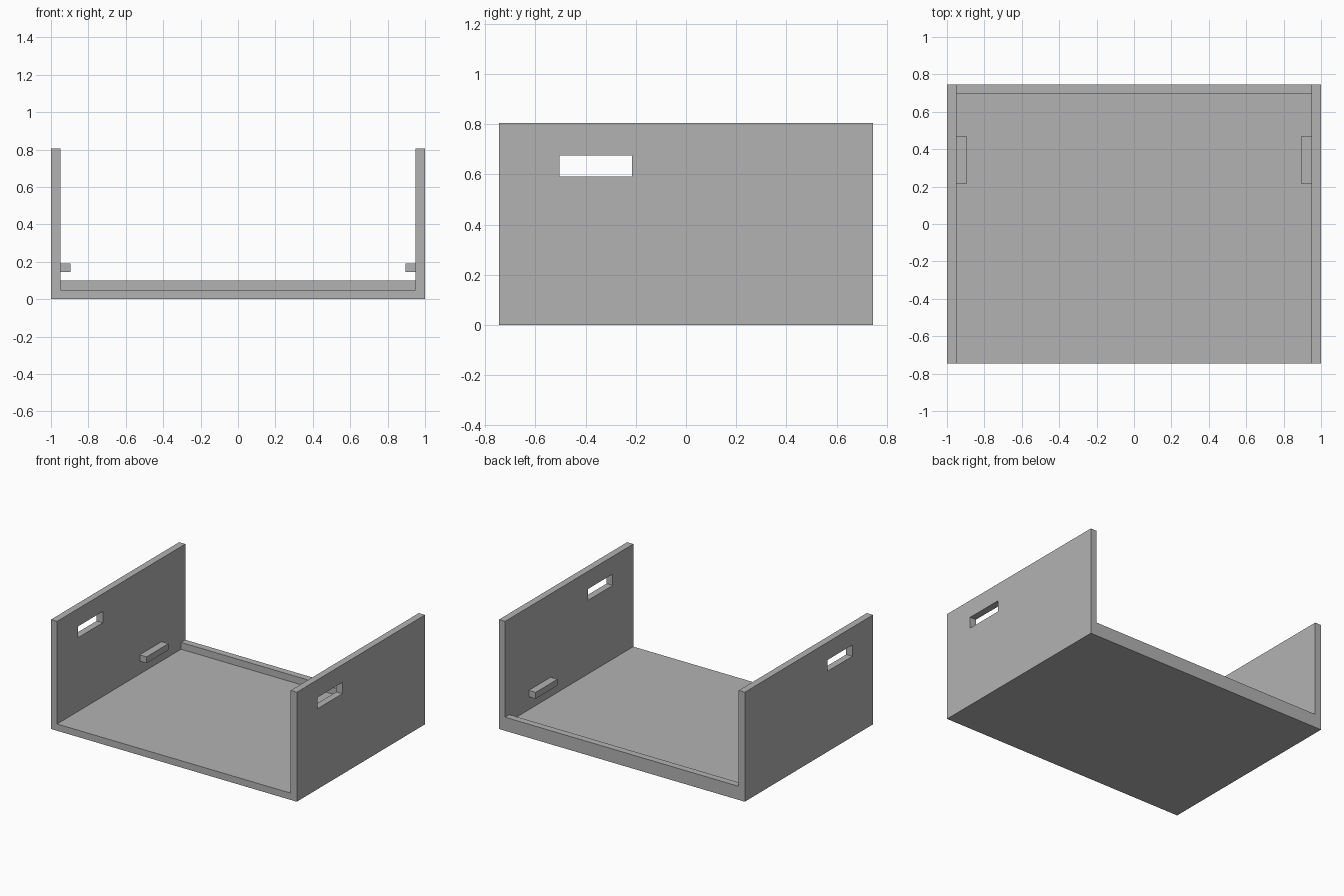
import bpy
from mathutils import Vector

if "Cube" in bpy.data.objects:
    bpy.data.objects.remove(bpy.data.objects["Cube"], do_unlink=True)

# Plain grey material
GREY = (0.45, 0.45, 0.45, 1)
grey = bpy.data.materials.new("plain grey")
grey.use_nodes = True
grey.diffuse_color = GREY
grey.node_tree.nodes["Principled BSDF"].inputs["Base Color"].default_value = GREY


def box(name, low, high):
    """Box spanning two opposite corners."""
    low, high = Vector(low), Vector(high)
    bpy.ops.mesh.primitive_cube_add(size=1)
    ob = bpy.context.object
    ob.name = name
    for v in ob.data.vertices:
        v.co = [h if c > 0 else l for c, l, h in zip(v.co, low, high)]
    ob.data.materials.append(grey)
    return ob


HALF_W, HALF_D, HEIGHT, THICK = 1.0, 0.745, 0.805, 0.05
INNER = HALF_W - THICK

# Floor and the low lip along its back edge
box("floor", (-INNER, -HALF_D, 0), (INNER, HALF_D, THICK))
box("back_lip", (-INNER, HALF_D - THICK, THICK), (INNER, HALF_D, 2 * THICK))

for side, s in (("left", 1), ("right", -1)):
    def span(a, b):
        return sorted((s * a, s * b))

    # Side wall with a handle slot cut through it
    x0, x1 = span(INNER, HALF_W)
    wall = box(side + "_wall", (x0, -HALF_D, 0), (x1, HALF_D, HEIGHT))
    cutter = box("slot_cutter", (x0 - 0.1, -0.505, 0.592), (x1 + 0.1, -0.215, 0.675))
    cutter.hide_render = True
    mod = wall.modifiers.new("handle_slot", "BOOLEAN")
    mod.operation = "DIFFERENCE"
    mod.solver = "EXACT"
    mod.object = cutter
    bpy.context.view_layer.objects.active = wall
    bpy.ops.object.modifier_apply(modifier=mod.name)
    bpy.data.objects.remove(cutter, do_unlink=True)

    # Small cleat on the inner face
    x0, x1 = span(INNER - 0.055, INNER)
    box(side + "_cleat", (x0, 0.215, 0.145), (x1, 0.47, 0.192))
